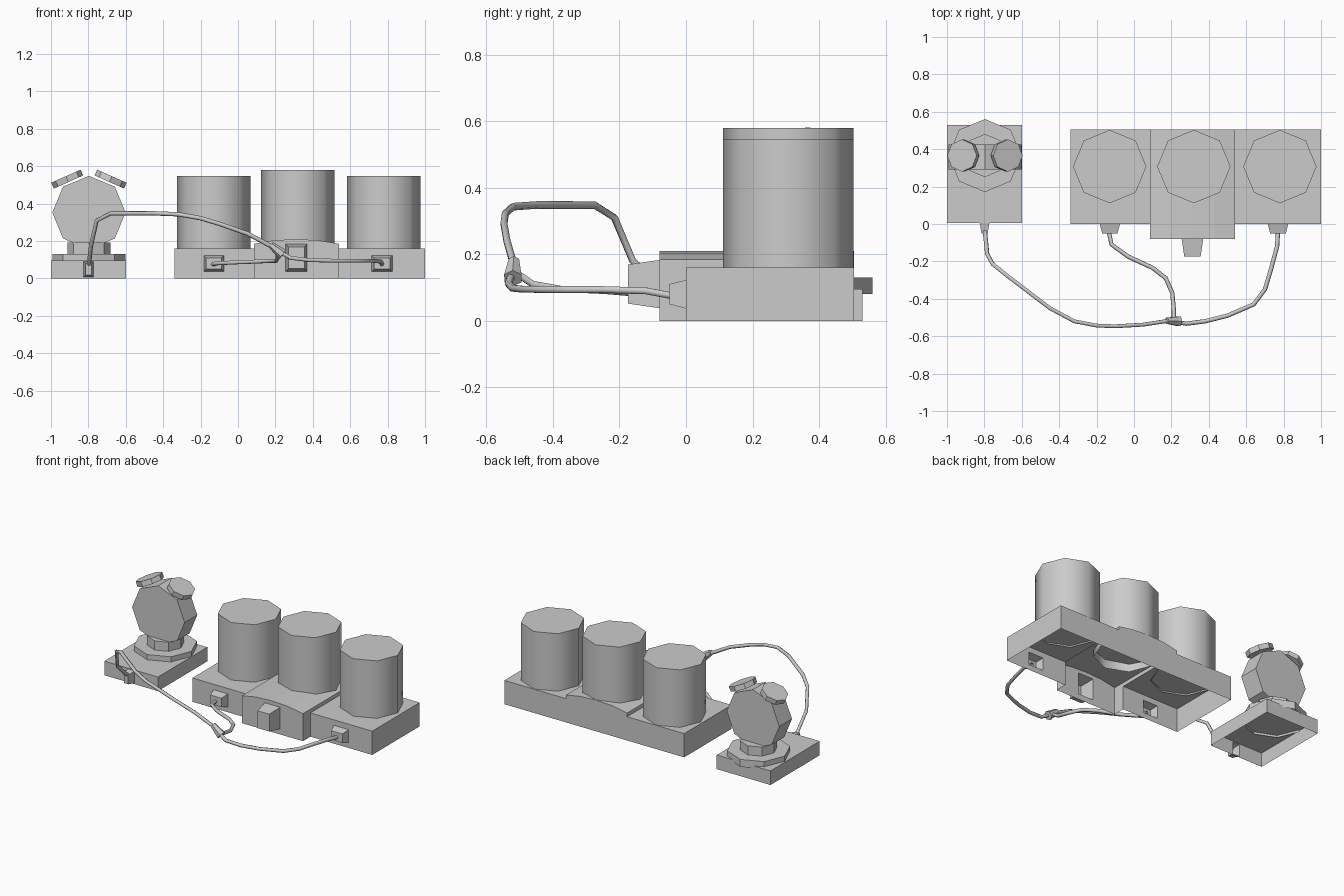
import bpy, bmesh
from math import radians, pi
from mathutils import Vector, Matrix

if "Cube" in bpy.data.objects:
    bpy.data.objects.remove(bpy.data.objects["Cube"])


def finish(bm, name):
    bmesh.ops.remove_doubles(bm, verts=bm.verts, dist=0.0005)
    bmesh.ops.recalc_face_normals(bm, faces=bm.faces)
    me = bpy.data.meshes.new(name)
    bm.to_mesh(me)
    bm.free()
    ob = bpy.data.objects.new(name, me)
    bpy.context.collection.objects.link(ob)
    return ob


def face(bm, pts):
    bm.faces.new([bm.verts.new(p) for p in pts])


def rect(x0, x1, z0, z1, y):
    return [(x0, y, z0), (x1, y, z0), (x1, y, z1), (x0, y, z1)]


def front(bm, x0, x1, h, y, plug, depth, taper, arch=()):
    # Front wall with a hollow tapered plug pushed out of it
    px0, px1, pz0, pz1 = plug
    outer = rect(x0, x1, 0, h, y)
    hole = rect(px0, px1, pz0, pz1, y)
    tip = rect(px0 + taper, px1 - taper, pz0 + taper, pz1 - taper, y - depth)
    for i in range(4):
        j = (i + 1) % 4
        mid = [(x, y, z) for x, z in arch] if i == 2 else []
        face(bm, [outer[i], *mid, outer[j], hole[j], hole[i]])
        face(bm, [hole[i], hole[j], tip[j], tip[i]])
    face(bm, tip)


def side(bm, x, y0, y1, z0, z1):
    face(bm, [(x, y0, z0), (x, y1, z0), (x, y1, z1), (x, y0, z1)])


def roof(bm, profile, y0, y1):
    for (xa, za), (xb, zb) in zip(profile, profile[1:]):
        face(bm, [(xa, y0, za), (xb, y0, zb), (xb, y1, zb), (xa, y1, za)])


def drum(name, centre, r, depth, rot=None, bottom=True, smooth=False):
    # Eight-sided disc with corners on its axes
    bm = bmesh.new()
    bmesh.ops.create_cone(bm, cap_ends=True, segments=8, radius1=r, radius2=r, depth=depth)
    if not bottom:
        low = [f for f in bm.faces if all(v.co.z < 0 for v in f.verts)]
        bmesh.ops.delete(bm, geom=low, context='FACES_ONLY')
    bm.transform(Matrix.Translation(centre) @ (rot or Matrix.Identity(4)))
    ob = finish(bm, name)
    if smooth:
        bpy.ops.object.select_all(action='DESELECT')
        ob.select_set(True)
        bpy.context.view_layer.objects.active = ob
        bpy.ops.object.shade_smooth_by_angle(angle=radians(60))
    return ob


# Three-part hollow base, open underneath
bm = bmesh.new()
Y1, H, HM = 0.505, 0.16, 0.185
XA, XB = 0.085, 0.54
arch = [(0.43, 0.204), (0.31, 0.21), (0.19, 0.204)]
profile = [(XB, HM), *arch, (XA, HM)]
front(bm, -0.34, XA, H, 0, (-0.183, -0.075, 0.037, 0.123), 0.05, 0.013)
front(bm, XB, 1.0, H, 0, (0.715, 0.825, 0.037, 0.123), 0.05, 0.013)
front(bm, XA, XB, HM, -0.08, (0.255, 0.37, 0.038, 0.183), 0.095, 0.014, arch)
roof(bm, [(-0.34, H), (XA, H)], 0, Y1)
roof(bm, [(XB, H), (1.0, H)], 0, Y1)
roof(bm, profile, -0.08, Y1)
side(bm, -0.34, 0, Y1, 0, H)
side(bm, 1.0, 0, Y1, 0, H)
for x in (XA, XB):
    side(bm, x, -0.08, 0, 0, HM)
    side(bm, x, 0, Y1, H, HM)
for a, b in ((-0.34, XA), (XB, 1.0)):
    face(bm, rect(a, b, 0, H, Y1))
face(bm, [(XA, Y1, 0), (XB, Y1, 0)] + [(x, Y1, z) for x, z in profile])
finish(bm, "stick_base")

# Tall cylinders
for name, x, top in (("left_stick", -0.13, 0.547), ("middle_stick", 0.32, 0.58), ("right_stick", 0.78, 0.547)):
    drum(name, (x, 0.307, (top + 0.15) / 2), 0.196, top - 0.15, bottom=False, smooth=True)

# Clock base
bm = bmesh.new()
front(bm, -1, -0.6, 0.095, 0.005, (-0.825, -0.773, 0.008, 0.09), 0.055, 0.01)
roof(bm, [(-1, 0.095), (-0.6, 0.095)], 0.005, 0.53)
for x in (-1, -0.6):
    side(bm, x, 0.005, 0.53, 0, 0.095)
face(bm, rect(-1, -0.6, 0, 0.095, 0.53))
finish(bm, "clock_base")

# Clock stand, dial and bells
CX, CY = -0.797, 0.366
drum("clock_plate", (CX, CY, 0.105), 0.195, 0.05, bottom=False)
drum("clock_neck", (CX, CY, 0.16), 0.115, 0.062)
drum("clock_body", (CX, 0.358, 0.352), 0.196, 0.135, Matrix.Rotation(pi / 2, 4, 'X'))
for s, name in ((-1, "left_bell"), (1, "right_bell")):
    drum(name, (CX + s * 0.116, 0.366, 0.531), 0.086, 0.034, Matrix.Rotation(s * radians(24), 4, 'Y'))


def cord(name, pts):
    cu = bpy.data.curves.new(name, 'CURVE')
    cu.dimensions = '3D'
    cu.bevel_depth = 0.0115
    cu.bevel_resolution = 1
    sp = cu.splines.new('POLY')
    sp.points.add(len(pts) - 1)
    for p, co in zip(sp.points, pts):
        p.co = (*co, 1)
    ob = bpy.data.objects.new(name, cu)
    bpy.context.collection.objects.link(ob)


# Cords meeting at a junction in front
cord("clock_cord", [(-.798, -.03, .065), (-.785, -.16, .18), (-.755, -.215, .31), (-.68, -.275, .348),
                    (-.45, -.45, .348), (-.32, -.52, .343), (-.2, -.543, .322), (-.1, -.547, .292),
                    (.05, -.538, .24), (.2, -.515, .16)])
cord("left_cord", [(-.135, -.04, .075), (-.12, -.11, .08), (-.03, -.175, .085), (.1, -.235, .09),
                   (.17, -.29, .093), (.205, -.37, .094), (.213, -.46, .11), (.213, -.52, .15)])
cord("right_cord", [(.77, -.04, .075), (.765, -.12, .09), (.73, -.25, .094), (.7, -.35, .094), (.64, -.43, .094),
                    (.5, -.49, .095), (.38, -.52, .098), (.28, -.533, .11), (.2, -.52, .155)])

a, b = Vector((0.175, -0.517, 0.18)), Vector((0.24, -0.52, 0.128))
bm = bmesh.new()
bmesh.ops.create_cone(bm, cap_ends=True, segments=6, radius1=0.018, radius2=0.03, depth=(b - a).length)
bm.transform(Matrix.Translation((a + b) / 2) @ (b - a).to_track_quat('Z', 'Y').to_matrix().to_4x4())
finish(bm, "cord_junction")
